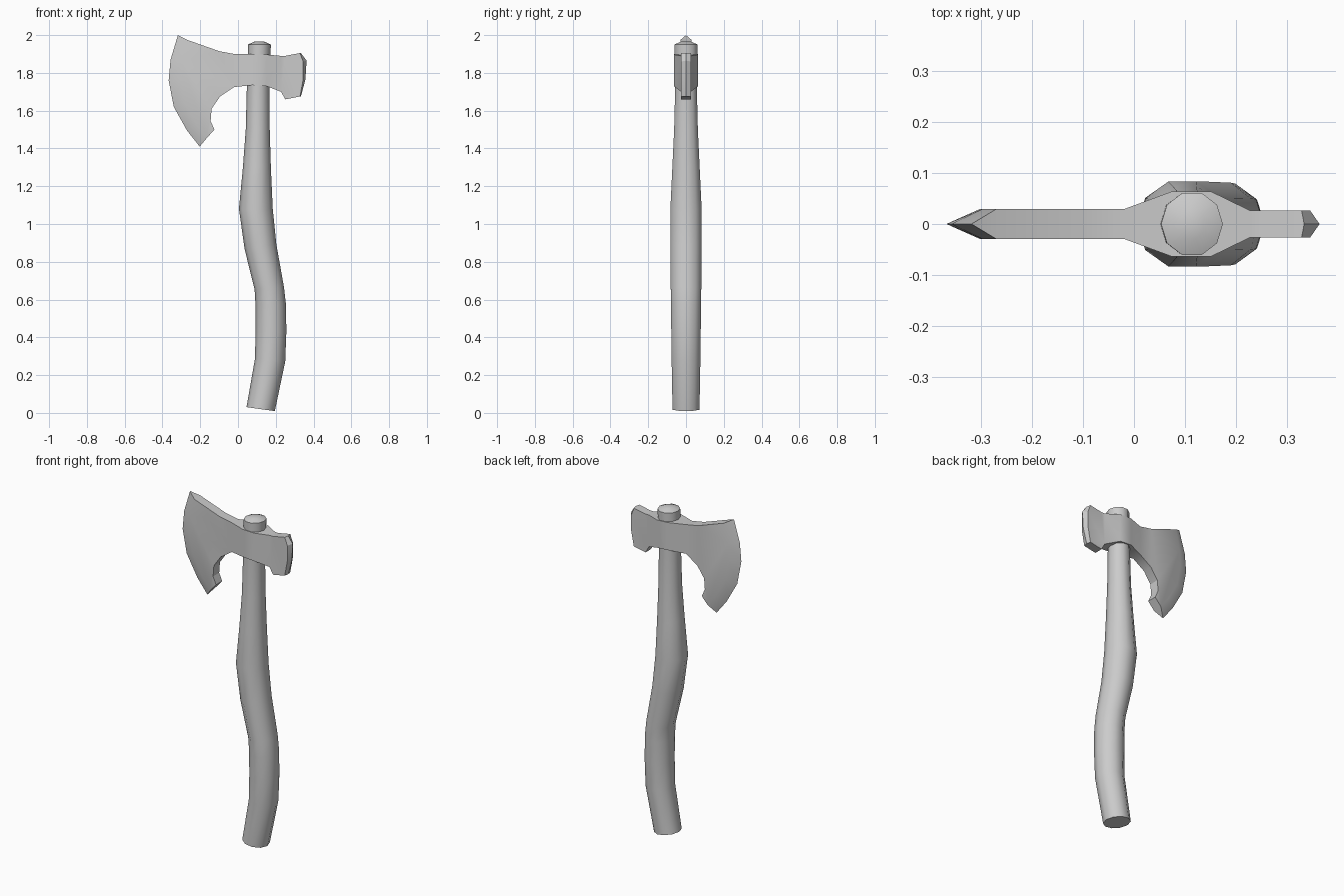
import bpy, bmesh, math

cube = bpy.data.objects.get("Cube")
if cube:
    bpy.data.objects.remove(cube, do_unlink=True)

grey = bpy.data.materials.new("plain grey")
grey.use_nodes = True
COLOUR = (0.6, 0.6, 0.6, 1)
grey.diffuse_color = COLOUR
grey.node_tree.nodes["Principled BSDF"].inputs["Base Color"].default_value = COLOUR


def finish(bm, name, angle):
    bmesh.ops.remove_doubles(bm, verts=bm.verts, dist=0.0005)
    bmesh.ops.recalc_face_normals(bm, faces=bm.faces)
    mesh = bpy.data.meshes.new(name)
    bm.to_mesh(mesh)
    bm.free()
    mesh.materials.append(grey)
    obj = bpy.data.objects.new(name, mesh)
    bpy.context.collection.objects.link(obj)
    bpy.ops.object.select_all(action='DESELECT')
    obj.select_set(True)
    bpy.context.view_layer.objects.active = obj
    bpy.ops.object.shade_smooth_by_angle(angle=math.radians(angle))


# Handle: rings of (z, left x, right x, half depth, tilt)
SIDES = 10
rings = [
    (0.02, 0.045, 0.195, 0.075, -0.14), (0.28, 0.09, 0.25, 0.08, -0.1),
    (0.43, 0.093, 0.256, 0.082, 0), (0.57, 0.093, 0.254, 0.083, 0.05),
    (0.66, 0.088, 0.243, 0.085, 0.1), (0.88, 0.035, 0.203, 0.087, 0.15),
    (1.08, 0.005, 0.184, 0.087, 0), (1.3, 0.026, 0.174, 0.076, 0),
    (1.5, 0.041, 0.168, 0.066, 0), (1.73, 0.047, 0.166, 0.06, 0),
    (1.95, 0.053, 0.174, 0.064, 0), (1.965, 0.085, 0.14, 0.03, 0),
]
bm = bmesh.new()
loops = []
for z, left, right, depth, tilt in rings:
    mid, rx = (left + right) / 2, (right - left) / 2
    loop = []
    for i in range(SIDES):
        a = math.tau * i / SIDES
        dx = rx * math.cos(a)
        loop.append(bm.verts.new((mid + dx, depth * math.sin(a), z + tilt * dx)))
    loops.append(loop)
for low, high in zip(loops, loops[1:]):
    for i in range(SIDES):
        j = (i + 1) % SIDES
        bm.faces.new((low[i], low[j], high[j], high[i]))
bm.faces.new(loops[0])
bm.faces.new(loops[-1])
finish(bm, "handle", 40)

# Axe head outlines as (x, z)
edge = [(-0.318, 2.0), (-0.357, 1.87), (-0.367, 1.76), (-0.34, 1.62),
        (-0.27, 1.495), (-0.203, 1.41)]
ridge = [(-0.27, 1.975), (-0.297, 1.86), (-0.302, 1.76), (-0.28, 1.64),
         (-0.22, 1.53), (-0.165, 1.455)]
notch = [(-0.125, 1.5), (-0.145, 1.545), (-0.14, 1.61), (-0.095, 1.675)]
# Eye stations: (x, top z, bottom z, half depth)
eye = [(-0.02, 1.9, 1.725, 0.029), (0.075, 1.9, 1.735, 0.064),
       (0.15, 1.897, 1.73, 0.064), (0.228, 1.89, 1.7, 0.026)]
poll = [(0.25, 1.66), (0.328, 1.675), (0.345, 1.765), (0.345, 1.86),
        (0.328, 1.905), (0.25, 1.89)]
poll_edge = [(0.333, 1.675), (0.357, 1.765), (0.363, 1.865), (0.333, 1.905)]

bm = bmesh.new()


def face(points):
    bm.faces.new([bm.verts.new(p) for p in points])


def at(points, y):
    return [(x, y, z) for x, z in points]


def both_sides(points):
    face(points)
    face([(x, -y, z) for x, y, z in points])


def rim(points, y):
    # Closes the gap between the two cheeks along an outline
    for (xa, za), (xb, zb) in zip(points, points[1:]):
        face([(xa, y, za), (xb, y, zb), (xb, -y, zb), (xa, -y, za)])


def sharpen(inner, outer, y):
    # Bevels from each cheek to a thin centre line
    for a, b, c, d in zip(inner, inner[1:], outer[1:], outer):
        both_sides(at([a, b], y) + at([c, d], 0))


# Blade cheeks, rims and cutting edge
T, P = eye[0][3], eye[-1][3]
front_top, front_bottom = (eye[0][0], eye[0][1]), (eye[0][0], eye[0][2])
back_top, back_bottom = (eye[-1][0], eye[-1][1]), (eye[-1][0], eye[-1][2])
upper = [front_top, (-0.1, 1.915), ridge[0]]
lower = [ridge[-1]] + notch + [front_bottom]
both_sides(at(upper + ridge[1:] + lower[1:], T))
rim(upper, T)
rim(lower, T)
sharpen(ridge, edge, T)
for k in (0, -1):
    face(at([ridge[k]], T) + at([edge[k]], 0) + at([ridge[k]], -T))

# Swollen eye around the handle
for (xa, ta, ba, ya), (xb, tb, bb, yb) in zip(eye, eye[1:]):
    both_sides([(xa, ya, ba), (xb, yb, bb), (xb, yb, tb), (xa, ya, ta)])
    for za, zb in ((ta, tb), (ba, bb)):
        face([(xa, ya, za), (xb, yb, zb), (xb, -yb, zb), (xa, -ya, za)])

# Poll with its blunt ridged end
both_sides(at([back_top, back_bottom] + poll, P))
rim([back_bottom] + poll[:2], P)
rim(poll[4:] + [back_top], P)
sharpen(poll[1:5], poll_edge, P)
for k, m in ((1, 0), (4, -1)):
    face(at([poll[k]], P) + at([poll_edge[m]], 0) + at([poll[k]], -P))
finish(bm, "axe_head", 28)
